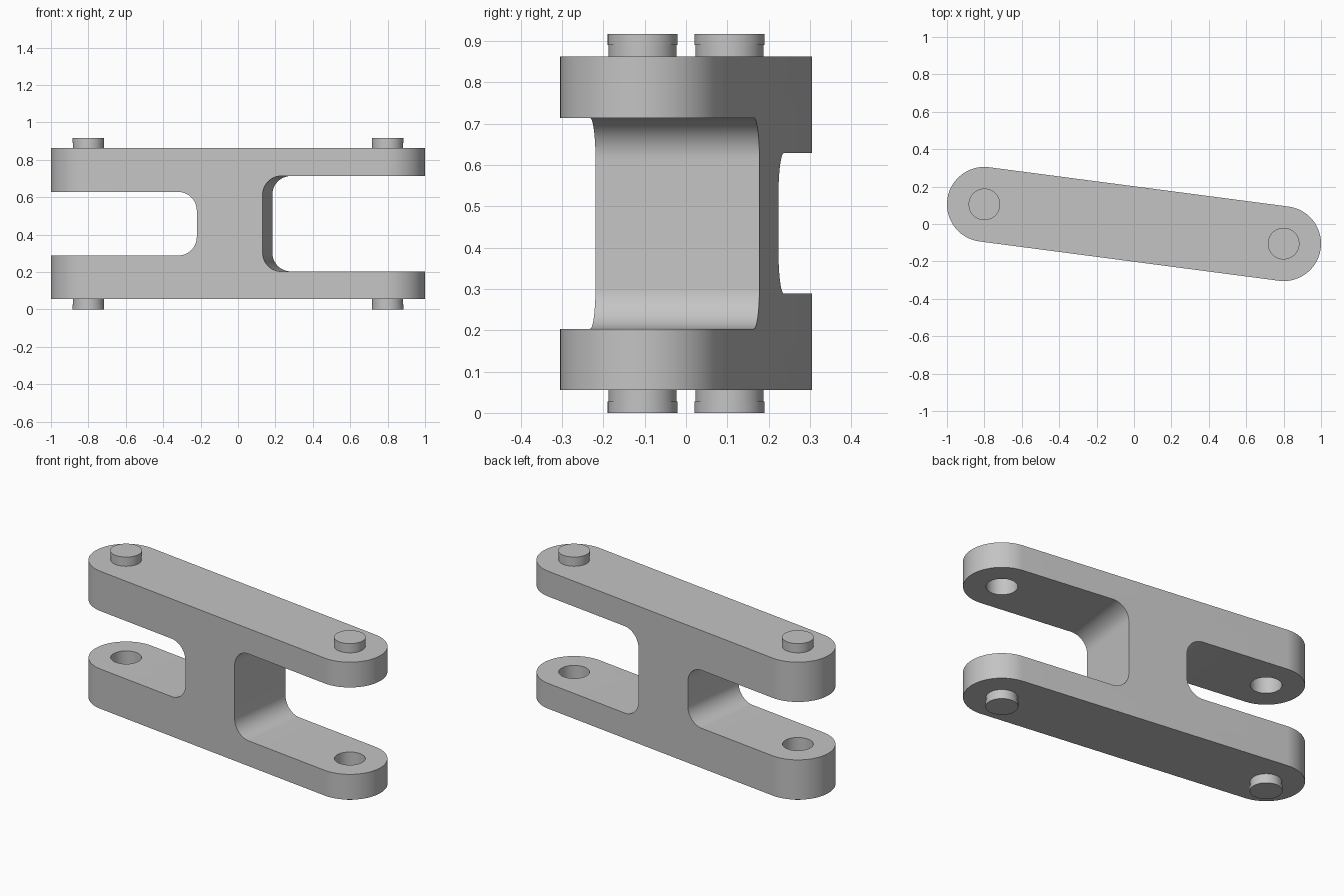
import bpy, bmesh
from math import atan2, cos, sin, pi, radians, hypot
from mathutils import Matrix, Vector

cube = bpy.data.objects.get("Cube")
if cube:
    bpy.data.objects.remove(cube, do_unlink=True)

PIN_X, PIN_Y = 0.8, 0.105        # pin axis, mirrored through the centre
HALF = hypot(PIN_X, PIN_Y)       # half the pin spacing
END_R = 0.2
BOTTOM, TOP = 0.055, 0.862
MID = (BOTTOM + TOP) / 2
TURN = Matrix.Rotation(-atan2(PIN_Y, PIN_X), 4, "Z")

grey = bpy.data.materials.new("plain_grey")
grey.use_nodes = True
COLOUR = (0.55, 0.55, 0.55, 1)
grey.diffuse_color = COLOUR
grey.node_tree.nodes["Principled BSDF"].inputs["Base Color"].default_value = COLOUR


def arc(cx, cy, r, start, end, steps):
    angles = [radians(start + (end - start) * i / steps) for i in range(steps + 1)]
    return [(cx + r * cos(a), cy + r * sin(a)) for a in angles]


def prism(name, points, direction):
    """Extrude a closed outline along a direction, turned to the link axis."""
    bm = bmesh.new()
    face = bm.faces.new([bm.verts.new(p) for p in points])
    out = bmesh.ops.extrude_face_region(bm, geom=[face])
    moved = [g for g in out["geom"] if isinstance(g, bmesh.types.BMVert)]
    bmesh.ops.translate(bm, verts=moved, vec=Vector(direction))
    bmesh.ops.recalc_face_normals(bm, faces=bm.faces)
    bmesh.ops.transform(bm, matrix=TURN, verts=bm.verts)
    mesh = bpy.data.meshes.new(name)
    bm.to_mesh(mesh)
    bm.free()
    obj = bpy.data.objects.new(name, mesh)
    bpy.context.collection.objects.link(obj)
    mesh.materials.append(grey)
    return obj


def disc(name, u, r, z0, z1):
    ring = arc(u, 0, r, 0, 360, 64)[:-1]
    return prism(name, [(x, y, z0) for x, y in ring], (0, 0, z1 - z0))


def slot(name, side, wall, half_height, r=0.1):
    """Open-ended fork slot with rounded inner corners."""
    far = 1.3
    outline = [(far, -half_height)]
    outline += arc(wall + r, -half_height + r, r, 270, 180, 16)
    outline += arc(wall + r, half_height - r, r, 180, 90, 16)
    outline += [(far, half_height)]
    return prism(name, [(side * u, -0.5, MID + z) for u, z in outline], (0, 1, 0))


def smooth(obj):
    bpy.ops.object.select_all(action="DESELECT")
    obj.select_set(True)
    bpy.context.view_layer.objects.active = obj
    bpy.ops.object.shade_smooth_by_angle(angle=radians(30))


# Link body with a rounded outline
outline = arc(HALF, 0, END_R, -90, 90, 48) + arc(-HALF, 0, END_R, 90, 270, 48)
body = prism("link_body", [(x, y, BOTTOM) for x, y in outline], (0, 0, TOP - BOTTOM))

# Fork slots at both ends and the pin bores
cutters = [slot("wide_slot_cutter", 1, 0.159, 0.255),
           slot("narrow_slot_cutter", -1, 0.196, 0.17),
           disc("left_bore_cutter", HALF, 0.082, -0.1, 1.0),
           disc("right_bore_cutter", -HALF, 0.082, -0.1, 1.0)]
bpy.context.view_layer.objects.active = body
for cutter in cutters:
    cutter.hide_render = True
    mod = body.modifiers.new(cutter.name, "BOOLEAN")
    mod.operation = "DIFFERENCE"
    mod.solver = "EXACT"
    mod.object = cutter
    bpy.ops.object.modifier_apply(modifier=mod.name)
    bpy.data.objects.remove(cutter, do_unlink=True)
smooth(body)

# Pin ends: a neck closing each bore and a slightly wider head
for side, label in ((1, "left"), (-1, "right")):
    for level, z, out in (("upper", TOP, 1), ("lower", BOTTOM, -1)):
        step = out * 0.0275
        smooth(disc(f"{label}_{level}_pin_neck", side * HALF, 0.0825, z, z + step))
        smooth(disc(f"{label}_{level}_pin_head", side * HALF, 0.0845, z + step, z + 2 * step))
